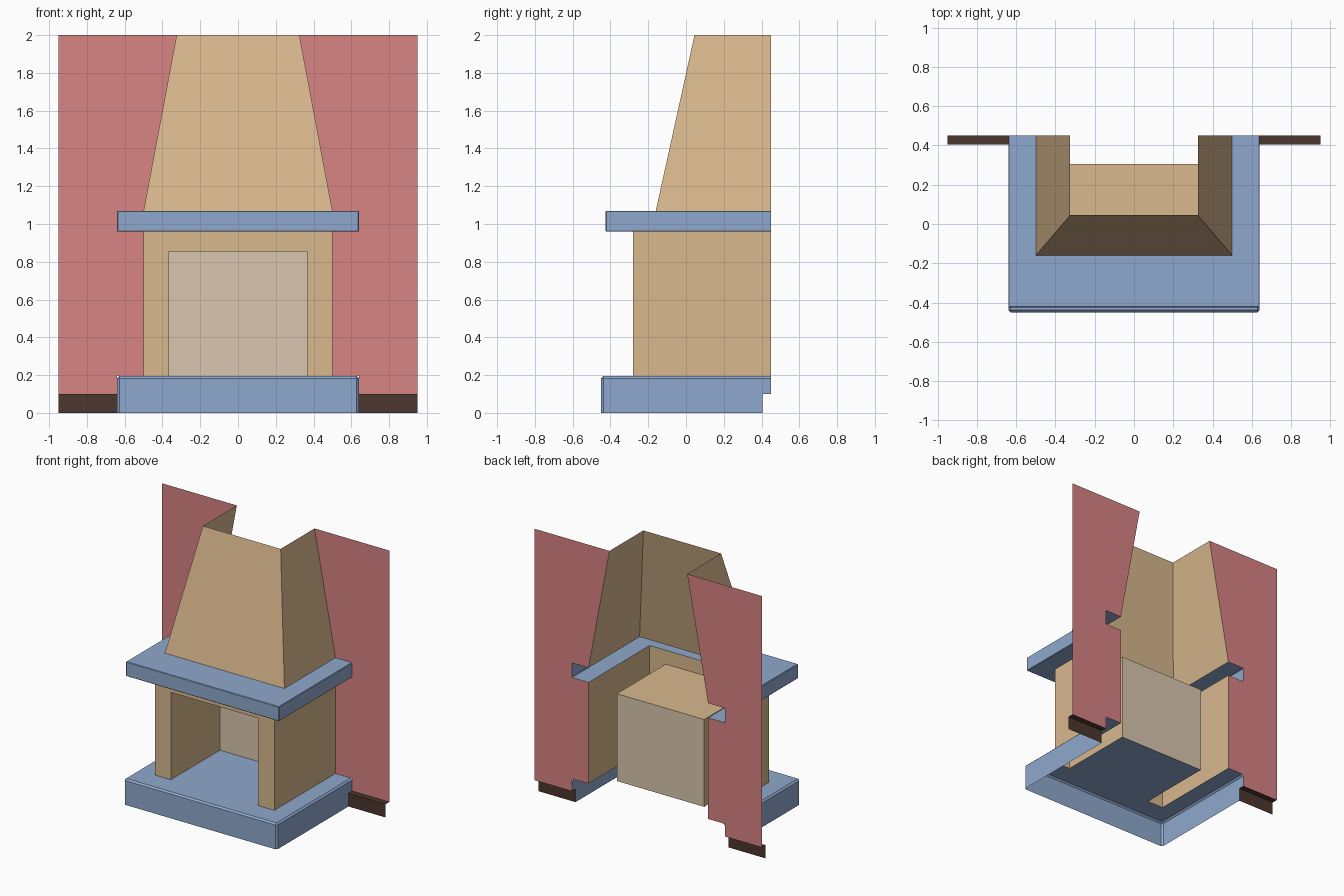
import bpy
import bmesh

cube = bpy.data.objects.get("Cube")
if cube:
    bpy.data.objects.remove(cube, do_unlink=True)


def material(name, rgb):
    """Flat material from 0-255 screen values, converted to linear."""
    lin = [((c / 255 + 0.055) / 1.055) ** 2.4 for c in rgb] + [1]
    m = bpy.data.materials.new(name)
    m.use_nodes = True
    m.diffuse_color = lin
    m.node_tree.nodes["Principled BSDF"].inputs["Base Color"].default_value = lin
    return m


blue = material("blue stone", (143, 169, 205))
tan = material("tan plaster", (216, 184, 141))
beige = material("beige back panel", (217, 199, 175))
red = material("red wall", (216, 131, 132))
brown = material("brown trim", (76, 55, 46))


# Outlines drawn in a plane, counter-clockwise as seen from outside
def front(y, pts):
    return [(x, y, z) for x, z in pts]


def side(x, pts):
    return [(x, y, z) for y, z in pts]


def top(z, pts):
    return [(x, y, z) for x, y in pts]


def rect(a0, b0, a1, b1):
    return [(a0, b0), (a1, b0), (a1, b1), (a0, b1)]


def shell(name, faces, mat, bevel=0):
    """Open shell from the +x half, mirrored, with optional chamfers."""
    bm = bmesh.new()
    for f in faces:
        bm.faces.new([bm.verts.new(p) for p in f])
    bmesh.ops.remove_doubles(bm, verts=bm.verts, dist=0.0005)
    mesh = bpy.data.meshes.new(name)
    bm.to_mesh(mesh)
    bm.free()
    mesh.materials.append(mat)
    ob = bpy.data.objects.new(name, mesh)
    bpy.context.collection.objects.link(ob)
    mirror = ob.modifiers.new("mirror", 'MIRROR')
    mirror.merge_threshold = 0.0005
    if bevel:
        b = ob.modifiers.new("chamfer", 'BEVEL')
        b.width = bevel
        b.segments = 1
        b.limit_method = 'ANGLE'
    return ob


# Main dimensions
BACK = 0.45                      # wall plane
SLAB, SURROUND = 0.64, 0.5       # half widths
FACE, HOOD_FACE = -0.28, -0.16   # front planes of surround and hood
OPEN_X, OPEN_Z, BOX_Y = 0.365, 0.855, 0.305
HEARTH_Z, SHELF_Z, HOOD_Z, TOP_Z = 0.195, 0.96, 1.07, 2.0
HOOD_X, HOOD_Y = 0.325, 0.045
SKIRT_Z, SKIRT_Y = 0.1, 0.405


def collar(y_front, y_hole):
    """Half of a U-shaped slab outline around the surround."""
    return [(0, y_front), (SLAB, y_front), (SLAB, BACK),
            (SURROUND, BACK), (SURROUND, y_hole), (0, y_hole)]


# Hearth slab, whose top continues as the firebox floor
hy = -0.45
shell("hearth", [
    front(hy, rect(0, 0, SLAB, HEARTH_Z)),
    side(SLAB, [(hy, 0), (SKIRT_Y, 0), (SKIRT_Y, SKIRT_Z), (BACK, SKIRT_Z),
                (BACK, HEARTH_Z), (hy, HEARTH_Z)]),
    top(HEARTH_Z, collar(hy, FACE)[:-1] +
        [(OPEN_X, FACE), (OPEN_X, BOX_Y), (0, BOX_Y)]),
], blue, 0.012)

# Mantel shelf, hollow and open at the back
my = -0.425
shell("mantel_shelf", [
    front(my, rect(0, SHELF_Z, SLAB, HOOD_Z)),
    side(SLAB, rect(my, SHELF_Z, BACK, HOOD_Z)),
    top(HOOD_Z, collar(my, HOOD_FACE)),
    top(SHELF_Z, collar(my, FACE)[::-1]),
], blue, 0.004)

# Surround with the fire opening
shell("surround", [
    front(FACE, [(OPEN_X, HEARTH_Z), (SURROUND, HEARTH_Z), (SURROUND, SHELF_Z),
                 (0, SHELF_Z), (0, OPEN_Z), (OPEN_X, OPEN_Z)]),
    side(SURROUND, rect(FACE, HEARTH_Z, BACK, SHELF_Z)),
], tan)

# Firebox lining and its back panel
shell("firebox_lining", [
    side(OPEN_X, rect(FACE, HEARTH_Z, BOX_Y, OPEN_Z)[::-1]),
    top(OPEN_Z, rect(0, FACE, OPEN_X, BOX_Y)[::-1]),
], tan)
shell("firebox_back", [front(BOX_Y, rect(0, HEARTH_Z, OPEN_X, OPEN_Z))], beige)

# Tapered chimney hood
shell("chimney_hood", [
    [(0, HOOD_FACE, HOOD_Z), (SURROUND, HOOD_FACE, HOOD_Z),
     (HOOD_X, HOOD_Y, TOP_Z), (0, HOOD_Y, TOP_Z)],
    [(SURROUND, HOOD_FACE, HOOD_Z), (SURROUND, BACK, HOOD_Z),
     (HOOD_X, BACK, TOP_Z), (HOOD_X, HOOD_Y, TOP_Z)],
], tan)

# Wall panels cut around the fireplace outline
WALL = 0.95
shell("wall_panels", [front(BACK, [
    (SLAB, SKIRT_Z), (WALL, SKIRT_Z), (WALL, TOP_Z), (HOOD_X, TOP_Z),
    (SURROUND, HOOD_Z), (SLAB, HOOD_Z), (SLAB, SHELF_Z), (SURROUND, SHELF_Z),
    (SURROUND, HEARTH_Z), (SLAB, HEARTH_Z)])], red)

# Skirting boards
shell("skirting_boards", [
    front(SKIRT_Y, rect(SLAB, 0, WALL, SKIRT_Z)),
    top(SKIRT_Z, rect(SLAB, SKIRT_Y, WALL, BACK)),
], brown)
